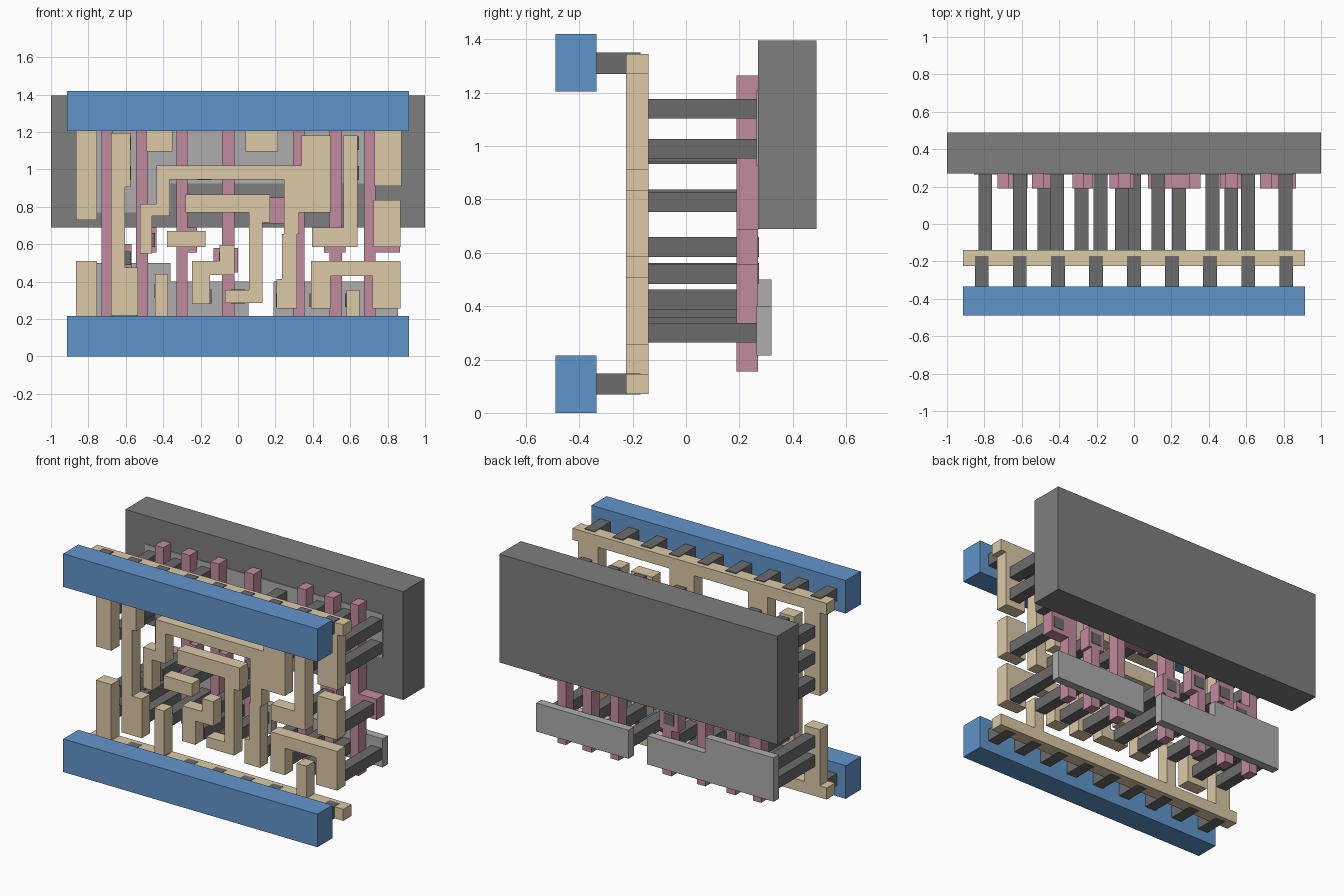
import bpy, bmesh


def material(name, rgb):
    m = bpy.data.materials.new(name)
    m.diffuse_color = (*rgb, 1)
    return m


BLUE = material("blue", (0.12, 0.30, 0.60))
TAN = material("tan", (0.72, 0.59, 0.39))
PINK = material("pink", (0.54, 0.26, 0.35))
DARK = material("dark_grey", (0.15, 0.15, 0.15))
LIGHT = material("light_grey", (0.42, 0.42, 0.42))
MID = material("mid_grey", (0.21, 0.21, 0.21))


def plate(name, path, y0, y1, mat):
    """Right-angled outline x,z,x,z... (each number turns a corner), extruded in y."""
    xs, zs = path[0::2], path[1::2]
    n = len(xs)
    pts = []
    for i in range(n):
        pts += [(xs[i], zs[i]), (xs[(i + 1) % n], zs[i])]
    bm = bmesh.new()
    face = bm.faces.new([bm.verts.new((x, y0, z)) for x, z in pts])
    ext = bmesh.ops.extrude_face_region(bm, geom=[face], use_keep_orig=True)
    moved = [v for v in ext["geom"] if isinstance(v, bmesh.types.BMVert)]
    bmesh.ops.translate(bm, verts=moved, vec=(0, y1 - y0, 0))
    bmesh.ops.recalc_face_normals(bm, faces=bm.faces)
    me = bpy.data.meshes.new(name)
    bm.to_mesh(me)
    bm.free()
    me.materials.append(mat)
    ob = bpy.data.objects.new(name, me)
    bpy.context.collection.objects.link(ob)


# power bars at the front, with their row of short posts
for side, z, zp in (("lower", 0, 0.068), ("upper", 1.205, 1.271)):
    plate(side + "_bar", [-.915, z, .915, z + .215], -.49, -.335, BLUE)
    for i in range(9):
        x = (i - 4) * .2035
        plate(side + "_post", [x - .037, zp, x + .037, zp + .079], -.335, -.17, DARK)

# tan wiring layer
wires = {
    "lower_comb": [-.915, .07, .915, .145, .65, .355, .58, .145, -.375, .44,
                   -.445, .145, -.755, .51, -.865, .145],
    "upper_comb": [-.915, 1.345, .915, 1.27, .875, .91, .73, 1.27, .215, 1.095,
                   .04, 1.27, -.35, 1.095, -.49, 1.27, -.755, .73, -.865, 1.27],
    "left_wire": [-.68, 1.195, -.575, .905, -.605, .475, -.535, .22],
    "long_wire": [.34, 1.18, .495, .77, .325, .655, .315, .255, .205, .415, .235, .655,
                  .245, .945, -.365, .75, -.46, .55, -.525, .815, -.435, 1.02],
    "hook_wire": [-.28, .865, .17, .715, .13, .285, -.07, .355, .06, .77],
    "step_wire": [-.1, .595, -.02, .435, -.15, .28, -.245, .51],
    "foot_wire": [.565, 1.18, .64, .585, .395, .69],
    "arch_wire": [.39, .51, .87, .255, .72, .43, .495, .255],
    "short_wire": [-.38, .585, -.175, .67],
    "pad_wire": [.725, .585, .87, .835],
}
for name, path in wires.items():
    plate(name, path, -.225, -.14, TAN)

# pink gate strips with side pads
T, B = 1.265, .155
gates = [
    [-.73, T, -.67, .6, -.57, .475, -.67, B],
    [-.545, T, -.48, .69, -.435, .555, -.48, B],
    [-.33, T, -.27, .69, -.22, .555, -.27, B],
    [-.085, T, -.02, .58, 0, .45, -.02, B, -.085, .45, -.13, .58],
    [.295, T, .355, B, .295, .71, .075, .85],
    [.49, T, .555, .69, .575, .555, .555, B, .49, .555, .46, .69],
    [.675, T, .735, .69, .865, .555, .735, B],
]
for path in gates:
    plate("gate_strip", path, .19, .27, PINK)

# contact pillars from the wiring back to strips and active areas: x -> heights
pillars = {
    -.795: (1.14, .97, .8, .425, .3), -.61: (1.14, .98, .525, .425, .3),
    -.48: (.622,), -.41: (1.14, .35), -.28: (.622,), -.18: (.98, .32),
    -.065: (.52,), 0: (.32,), .13: (1.14, .79), .24: (.3,),
    .42: (1.14, .99, .3), .52: (.622,), .61: (1.14, .98, .3),
    .81: (1.14, .99, .622, .3),
}
for x, heights in pillars.items():
    for z in heights:
        plate("contact_pillar", [x - .037, z - .037, x + .037, z + .037], -.14, .273, DARK)

# active areas and the thick back slab
plate("upper_active", [-.855, 1.21, .855, .925, -.36, .77], .265, .32, LIGHT)
plate("lower_active_left", [-.855, .215, .055, .4, -.36, .5], .265, .32, LIGHT)
plate("lower_active_right", [.19, .215, .855, .4], .265, .32, LIGHT)
plate("back_slab", [-1, .69, 1, 1.395], .27, .49, MID)
